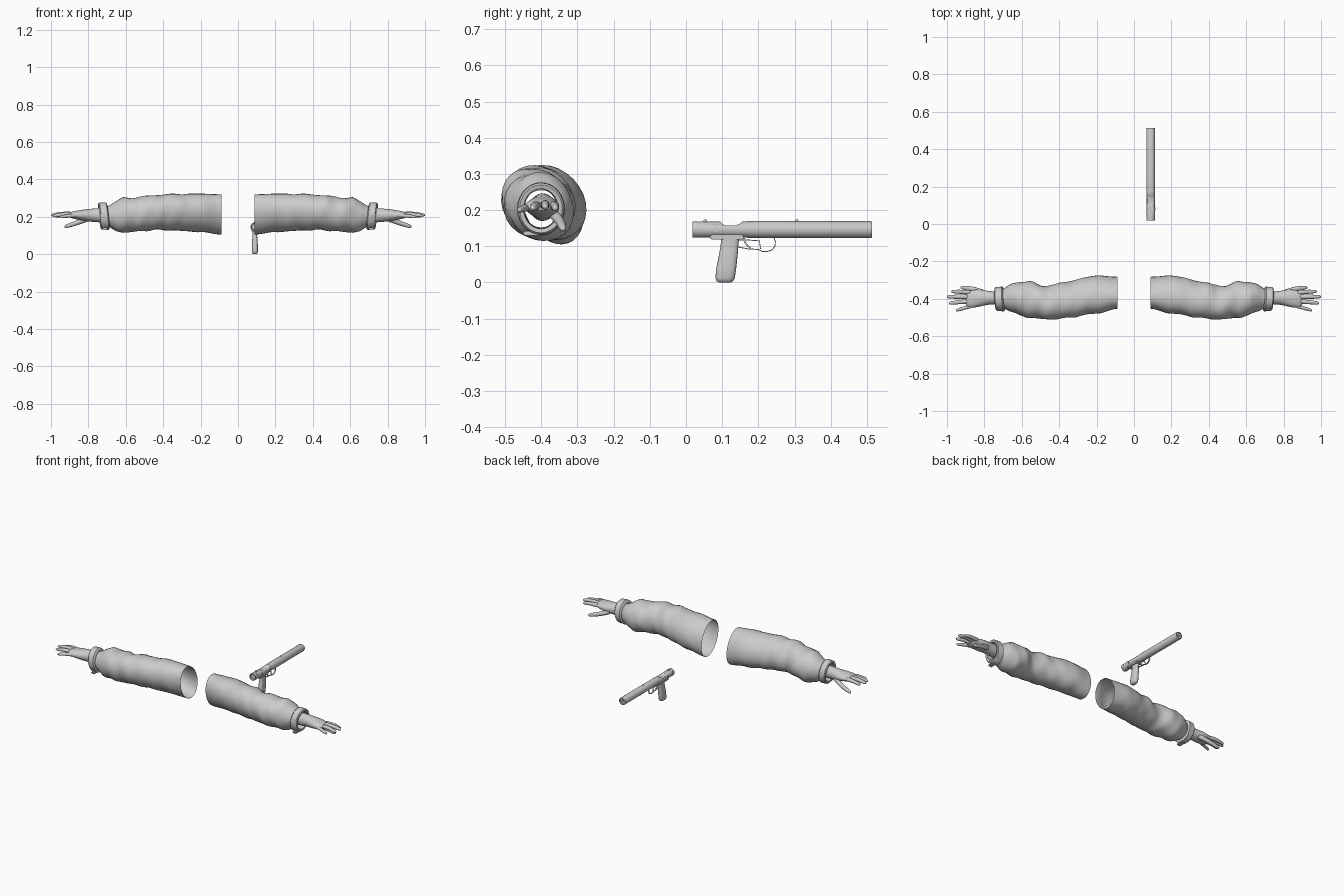
import bpy, bmesh, math
from mathutils import Vector

if "Cube" in bpy.data.objects:
    bpy.data.objects.remove(bpy.data.objects["Cube"])

grey = bpy.data.materials.new("plain grey")
grey.diffuse_color = (0.6, 0.6, 0.6, 1)
grey.use_nodes = True
grey.node_tree.nodes["Principled BSDF"].inputs["Base Color"].default_value = grey.diffuse_color
GX, GZ = 0.09, 0.146          # pistol axis


def finish(name, bm, angle=40, mirror=False, subsurf=0):
    me = bpy.data.meshes.new(name)
    bmesh.ops.recalc_face_normals(bm, faces=bm.faces)
    bm.to_mesh(me)
    bm.free()
    me.materials.append(grey)
    ob = bpy.data.objects.new(name, me)
    bpy.context.collection.objects.link(ob)
    bpy.ops.object.select_all(action='DESELECT')
    ob.select_set(True)
    bpy.context.view_layer.objects.active = ob
    bpy.ops.object.shade_smooth_by_angle(angle=math.radians(angle))
    if mirror:
        ob.modifiers.new("mirror", 'MIRROR').use_mirror_merge = False
    if subsurf:
        s = ob.modifiers.new("smooth", 'SUBSURF')
        s.levels = s.render_levels = subsurf
    return ob


def loft(bm, rings, caps=True, loop=False):
    vs = [[bm.verts.new(p) for p in r] for r in rings]
    n = len(vs[0])
    pairs = list(zip(vs, vs[1:])) + ([(vs[-1], vs[0])] if loop else [])
    for a, b in pairs:
        for i in range(n):
            j = (i + 1) % n
            bm.faces.new((a[i], a[j], b[j], b[i]))
    if caps and not loop:
        bm.faces.new(vs[0])
        bm.faces.new(vs[-1])


def section(x, y0, y1, z0, z1, n=16, lean=0.0, wrinkle=None):
    """Oval ring across the arm, given by its limits."""
    pts = []
    for i in range(n):
        a = 2 * math.pi * i / n
        k = 1 + (wrinkle(x, a) if wrinkle else 0)
        c, s = math.cos(a) * k, math.sin(a) * k
        pts.append((x, (y0 + y1) / 2 + (y1 - y0) / 2 * c - lean * s,
                    (z0 + z1) / 2 + (z1 - z0) / 2 * s))
    return pts


def sample(table, x):
    for a, b in zip(table, table[1:]):
        if x <= b[0]:
            t = (x - a[0]) / (b[0] - a[0])
            t = t * t * (3 - 2 * t)
            return [p + (q - p) * t for p, q in zip(a[1:], b[1:])]
    return table[-1][1:]


def tube(bm, path, n=10):
    """Round limb through (x, y, z, radius) points."""
    pts = [Vector(p[:3]) for p in path]
    rings = []
    for i, p in enumerate(pts):
        d = (pts[min(i + 1, len(pts) - 1)] - pts[max(i - 1, 0)]).normalized()
        u = d.cross(Vector((0, 0, 1))).normalized()
        v = u.cross(d)
        rings.append([p + (u * math.cos(2 * math.pi * k / n) + v * math.sin(2 * math.pi * k / n)) * path[i][3]
                      for k in range(n)])
    loft(bm, rings)


def lathe(bm, profile, n=28):
    """Turn (y, radius) points about the pistol axis."""
    loft(bm, [[(GX + r * math.cos(2 * math.pi * k / n), y, GZ + r * math.sin(2 * math.pi * k / n))
               for k in range(n)] for y, r in profile])


def box(bm, x, y, z, sx, sy, sz, bevel=0.0):
    r = bmesh.ops.create_cube(bm, size=1)
    for v in r['verts']:
        v.co = Vector((x + v.co.x * sx, y + v.co.y * sy, z + v.co.z * sz))
    if bevel:
        es = list({e for v in r['verts'] for e in v.link_edges})
        bmesh.ops.bevel(bm, geom=es, offset=bevel, segments=2, affect='EDGES')


def pin(bm, y, z, r, half):
    """Cross pin along x through the pistol."""
    loft(bm, [[(GX + s * half, y + r * math.cos(k * math.pi / 6), z + r * math.sin(k * math.pi / 6))
               for k in range(12)] for s in (-1, 1)])


# Sleeves: open creased tubes, x / y limits / z limits
SLEEVE = [(0.088, -0.45, -0.285, 0.105, 0.32), (0.20, -0.478, -0.277, 0.118, 0.324),
          (0.38, -0.505, -0.31, 0.128, 0.322), (0.46, -0.511, -0.332, 0.128, 0.315),
          (0.56, -0.502, -0.308, 0.118, 0.304), (0.61, -0.49, -0.307, 0.114, 0.302),
          (0.655, -0.472, -0.318, 0.124, 0.285), (0.685, -0.455, -0.338, 0.145, 0.262),
          (0.705, -0.45, -0.35, 0.152, 0.255)]


def creases(x, a):
    f = min(1, max(0, (x - 0.12) / 0.35)) * min(1, max(0, (0.70 - x) / 0.06))
    return f * (0.030 * math.sin(48 * x + 2 * a) + 0.022 * math.sin(70 * x - 3 * a + 1)) - 0.01 * f


bm = bmesh.new()
loft(bm, [section(x, *sample(SLEEVE, x), n=28, lean=0.022 * (0.7 - x) / 0.6, wrinkle=creases)
          for x in [0.088 + 0.617 * i / 34 for i in range(35)]], caps=False)
finish("sleeve", bm, 60, mirror=True)

# Cuff band with thickness, leaning slightly, plus its strap tab
bm = bmesh.new()
rings = []
for x, g in ((0.695, 0), (0.70, 0.005), (0.735, 0.003), (0.74, -0.002),
             (0.738, -0.013), (0.70, -0.016), (0.693, -0.012)):
    r = section(x, -0.462 - g, -0.34 + g, 0.135 - g, 0.272 + g, n=28)
    rings.append([(p[0] + 0.10 * (0.2 - p[2]) * -1 + 0.06 * (p[1] + 0.4), p[1], p[2]) for p in r])
loft(bm, rings, loop=True)
finish("cuff", bm, 40, mirror=True)
bm = bmesh.new()
box(bm, 0.712, -0.425, 0.136, 0.026, 0.05, 0.012, 0.003)
finish("cuff_tab", bm, 40, mirror=True)

# Hand: wrist and palm
bm = bmesh.new()
loft(bm, [section(x, *v) for x, *v in (
    (0.68, -0.437, -0.36, 0.165, 0.25), (0.75, -0.43, -0.36, 0.170, 0.247),
    (0.785, -0.432, -0.357, 0.173, 0.244), (0.82, -0.442, -0.348, 0.176, 0.240),
    (0.855, -0.449, -0.350, 0.184, 0.235), (0.885, -0.449, -0.357, 0.190, 0.229),
    (0.902, -0.442, -0.365, 0.198, 0.222))])
finish("palm", bm, 60, mirror=True, subsurf=1)

# Fingers and thumb: root, knuckle, tip
DIGITS = {"index_finger": ((0.87, -0.367, 0.212), (0.93, -0.362, 0.212), (0.978, -0.361, 0.203), 0.0115),
          "middle_finger": ((0.88, -0.390, 0.214), (0.945, -0.389, 0.216), (1.0, -0.389, 0.208), 0.012),
          "ring_finger": ((0.88, -0.413, 0.212), (0.94, -0.418, 0.212), (0.990, -0.424, 0.204), 0.0115),
          "little_finger": ((0.86, -0.435, 0.208), (0.91, -0.450, 0.205), (0.952, -0.463, 0.198), 0.010),
          "thumb": ((0.79, -0.372, 0.195), (0.86, -0.347, 0.168), (0.928, -0.339, 0.146), 0.0135)}
for name, (a, b, c, r) in DIGITS.items():
    a, b, c = Vector(a), Vector(b), Vector(c)
    bm = bmesh.new()
    tube(bm, [(*a, r * 1.25), (*a.lerp(b, .5), r * 1.1), (*b, r), (*b.lerp(c, .5), r * .92),
              (*b.lerp(c, .82), r * .8), (*b.lerp(c, .95), r * .5), (*c, r * .12)])
    finish(name, bm, 60, mirror=True, subsurf=1)

# Pistol receiver with ejection port cut into the top
bm = bmesh.new()
lathe(bm, [(0.026, 0.010), (0.026, 0.016), (0.018, 0.018), (0.018, 0.0225), (0.034, 0.0225),
           (0.034, 0.0212), (0.038, 0.0212), (0.038, 0.022), (0.172, 0.022)])
receiver = finish("receiver", bm, 30)
bm = bmesh.new()
prof = [(0.085, 0.18), (0.1, 0.162), (0.108, 0.158), (0.138, 0.158), (0.150, 0.163), (0.166, 0.18)]
loft(bm, [[(GX + s * 0.04, y, z) for y, z in prof] for s in (-1, 1)])
cutter = finish("port_cutter", bm)
cutter.hide_render = True
cutter.hide_set(True)
cut = receiver.modifiers.new("port", 'BOOLEAN')
cut.object, cut.operation, cut.solver = cutter, 'DIFFERENCE', 'EXACT'

# Long barrel sleeve with a recessed muzzle
bm = bmesh.new()
lathe(bm, [(0.170, 0.020), (0.170, 0.0232), (0.510, 0.0232), (0.514, 0.0222),
           (0.514, 0.0185), (0.508, 0.0175), (0.508, 0.007), (0.46, 0.006)])
finish("barrel", bm, 30)

# Sights
bm = bmesh.new()
box(bm, GX, 0.053, 0.169, 0.010, 0.009, 0.010, 0.001)
box(bm, GX, 0.306, 0.170, 0.004, 0.009, 0.008, 0.001)
finish("sights", bm)

# Frame plate below the receiver, with cross pins
bm = bmesh.new()
box(bm, GX, 0.113, 0.127, 0.034, 0.092, 0.018, 0.003)
finish("frame", bm)
bm = bmesh.new()
pin(bm, 0.082, 0.146, 0.0065, 0.0245)
for y in (0.078, 0.108, 0.146):
    pin(bm, y, 0.128, 0.003, 0.019)
finish("pins", bm)

# Grip: narrow neck, swelling toward the rounded foot; z, y limits, half width
bm = bmesh.new()
rings = []
for z, y0, y1, w in ((0.0, 0.093, 0.122, 0.008), (0.003, 0.085, 0.130, 0.013), (0.012, 0.081, 0.135, 0.016),
                     (0.04, 0.084, 0.139, 0.0165), (0.08, 0.092, 0.143, 0.014), (0.105, 0.096, 0.145, 0.012),
                     (0.125, 0.097, 0.147, 0.012)):
    ring = []
    for k in range(20):
        c, s = math.cos(k * math.pi / 10), math.sin(k * math.pi / 10)
        ring.append((GX + w * math.copysign(abs(s) ** .7, s),
                     (y0 + y1) / 2 + (y1 - y0) / 2 * math.copysign(abs(c) ** .7, c), z))
    rings.append(ring)
loft(bm, rings)
finish("grip", bm, 50)


# Trigger guard and trigger: thin bent strips across x
def strip(name, pts, width, t):
    bm = bmesh.new()
    rings = []
    for i, p in enumerate(pts):
        a, b = Vector(pts[max(i - 1, 0)]), Vector(pts[min(i + 1, len(pts) - 1)])
        d = (b - a).normalized() * t / 2
        rings.append([(GX + sx * width / 2, p[0] - sn * d.y, p[1] + sn * d.x)
                      for sx, sn in ((-1, -1), (1, -1), (1, 1), (-1, 1))])
    loft(bm, rings)
    finish(name, bm, 50)


strip("trigger_guard", [(0.142, 0.098), (0.17, 0.093), (0.20, 0.091), (0.21, 0.086), (0.224, 0.085),
                        (0.238, 0.090), (0.246, 0.100), (0.247, 0.112), (0.243, 0.124)], 0.009, 0.0025)
strip("trigger", [(0.160, 0.122), (0.163, 0.112), (0.169, 0.102), (0.178, 0.096)], 0.007, 0.005)
strip("trigger_bar", [(0.142, 0.117), (0.175, 0.117), (0.203, 0.115), (0.206, 0.093)], 0.006, 0.0025)
